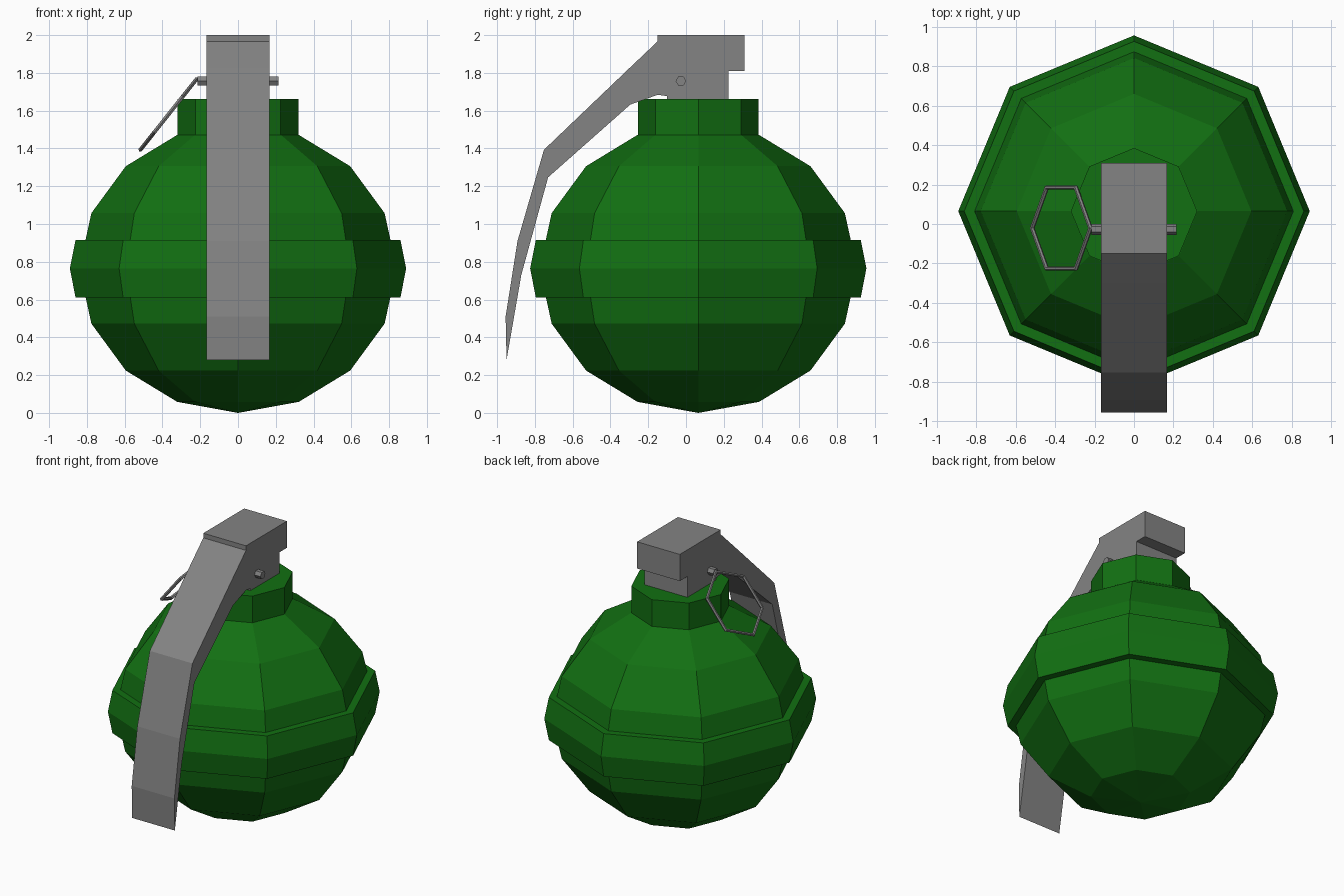
import bpy, bmesh, math
from mathutils import Matrix

cube = bpy.data.objects.get("Cube")
if cube:
    bpy.data.objects.remove(cube, do_unlink=True)


def make_material(name, rgb):
    mat = bpy.data.materials.new(name)
    mat.use_nodes = True
    color = (*rgb, 1.0)
    mat.diffuse_color = color
    mat.node_tree.nodes["Principled BSDF"].inputs["Base Color"].default_value = color
    return mat


GREEN = make_material("dark green", (0.006, 0.16, 0.006))
GREY = make_material("mid grey", (0.23, 0.23, 0.23))
SIDES = 8
BODY_Y = 0.065


def finish(name, bm, mat):
    bmesh.ops.remove_doubles(bm, verts=bm.verts, dist=1e-5)
    bmesh.ops.recalc_face_normals(bm, faces=bm.faces)
    mesh = bpy.data.meshes.new(name)
    bm.to_mesh(mesh)
    bm.free()
    mesh.materials.append(mat)
    obj = bpy.data.objects.new(name, mesh)
    bpy.context.collection.objects.link(obj)
    return obj


def lathe(name, profile, mat):
    """Turn a (radius, height) profile into a faceted solid."""
    bm = bmesh.new()
    verts = [bm.verts.new((r, 0, z)) for r, z in profile]
    edges = [bm.edges.new(pair) for pair in zip(verts, verts[1:])]
    bmesh.ops.spin(bm, geom=verts + edges, cent=(0, 0, 0), axis=(0, 0, 1),
                   angle=math.tau, steps=SIDES, use_merge=True)
    obj = finish(name, bm, mat)
    obj.location.y = BODY_Y
    return obj


def extrude_side(name, outline, half_width, mat):
    """Extrude a (y, z) outline across x."""
    bm = bmesh.new()
    face = bm.faces.new([bm.verts.new((-half_width, y, z)) for y, z in outline])
    new = bmesh.ops.extrude_face_region(bm, geom=[face])["geom"]
    moved = [v for v in new if isinstance(v, bmesh.types.BMVert)]
    bmesh.ops.translate(bm, verts=moved, vec=(2 * half_width, 0, 0))
    return finish(name, bm, mat)


# Round body, waist band and neck
MID = 0.765
arc = [i * math.pi / 8 for i in range(9)]
lathe("body", [(0.84 * math.sin(a), MID - MID * math.cos(a)) for a in arc], GREEN)
lathe("waist_band", [(0, 0.61), (0.86, 0.61), (0.89, MID), (0.86, 0.915), (0, 0.915)], GREEN)
lathe("neck", [(0, 1.465), (0.32, 1.465), (0.32, 1.662), (0, 1.662)], GREEN)

# Fuse head with the long bent lever
lever_outline = [
    (-0.15, 2.0), (0.31, 2.0), (0.31, 1.81), (0.225, 1.81), (0.225, 1.65),
    (-0.10, 1.65), (-0.10, 1.677), (-0.15, 1.684), (-0.295, 1.632),
    (-0.73, 1.247), (-0.872, 0.73), (-0.95, 0.28), (-0.955, 0.51),
    (-0.892, 0.91), (-0.752, 1.393), (-0.30, 1.825), (-0.15, 1.967),
]
extrude_side("lever", lever_outline, 0.168, GREY)

# Safety pin through the head
PIN_Y = -0.027
bm = bmesh.new()
bmesh.ops.create_cone(bm, cap_ends=True, segments=6, radius1=0.028, radius2=0.028, depth=0.43,
                      matrix=Matrix.Translation((0, PIN_Y, 1.757)) @ Matrix.Rotation(math.pi / 2, 4, "Y"))
finish("pin", bm, GREY)

# Six-sided pull ring hanging from the pin
bpy.ops.mesh.primitive_torus_add(major_segments=6, minor_segments=6,
                                 major_radius=0.237, minor_radius=0.012,
                                 location=(-0.368, PIN_Y + 0.006, 1.58),
                                 rotation=(0, math.radians(-51.5), 0))
ring = bpy.context.object
ring.name = "pull_ring"
ring.data.materials.append(GREY)
